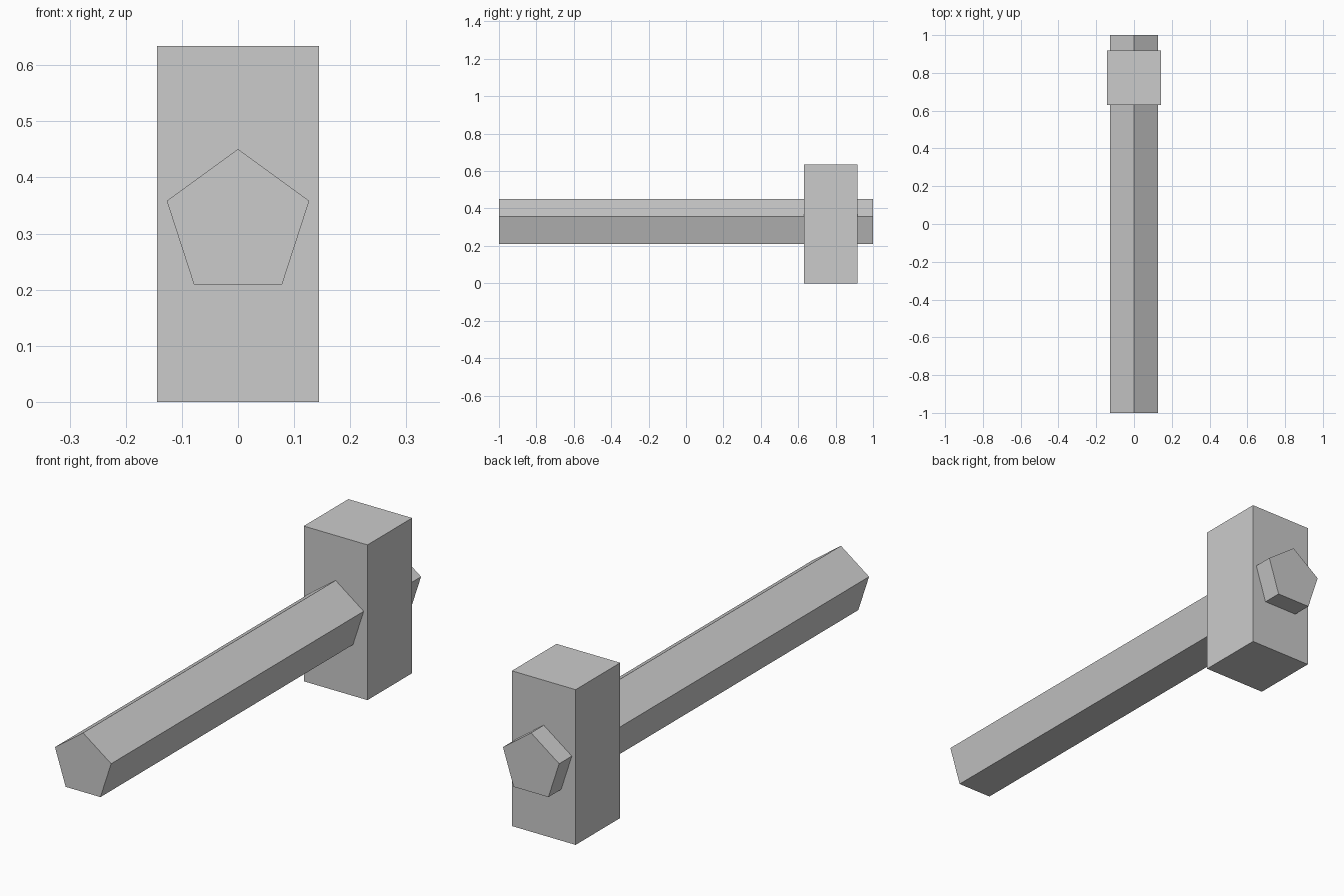
import bpy, bmesh
from math import sin, cos, tau
from mathutils import Vector

if "Cube" in bpy.data.objects:
    bpy.data.objects.remove(bpy.data.objects["Cube"])

AXIS_Z = 0.317


def make_prism(name, outline, y0, y1):
    """Extrude an (x, z) outline along y into a closed solid."""
    bm = bmesh.new()
    face = bm.faces.new([bm.verts.new((x, y0, z)) for x, z in outline])
    ext = bmesh.ops.extrude_face_region(bm, geom=[face], use_keep_orig=True)
    verts = [g for g in ext["geom"] if isinstance(g, bmesh.types.BMVert)]
    bmesh.ops.translate(bm, verts=verts, vec=Vector((0, y1 - y0, 0)))
    bmesh.ops.recalc_face_normals(bm, faces=bm.faces)
    mesh = bpy.data.meshes.new(name)
    bm.to_mesh(mesh)
    bm.free()
    obj = bpy.data.objects.new(name, mesh)
    bpy.context.collection.objects.link(obj)
    return obj


# Five-sided handle, running right through the head
R = 0.1335
pentagon = [(R * sin(i * tau / 5), AXIS_Z + R * cos(i * tau / 5)) for i in range(5)]
make_prism("handle", pentagon, -1.0, 1.0)

# Upright block head
w, h = 0.144, AXIS_Z
block = [(-w, AXIS_Z - h), (w, AXIS_Z - h), (w, AXIS_Z + h), (-w, AXIS_Z + h)]
make_prism("hammer_head", block, 0.63, 0.918)
